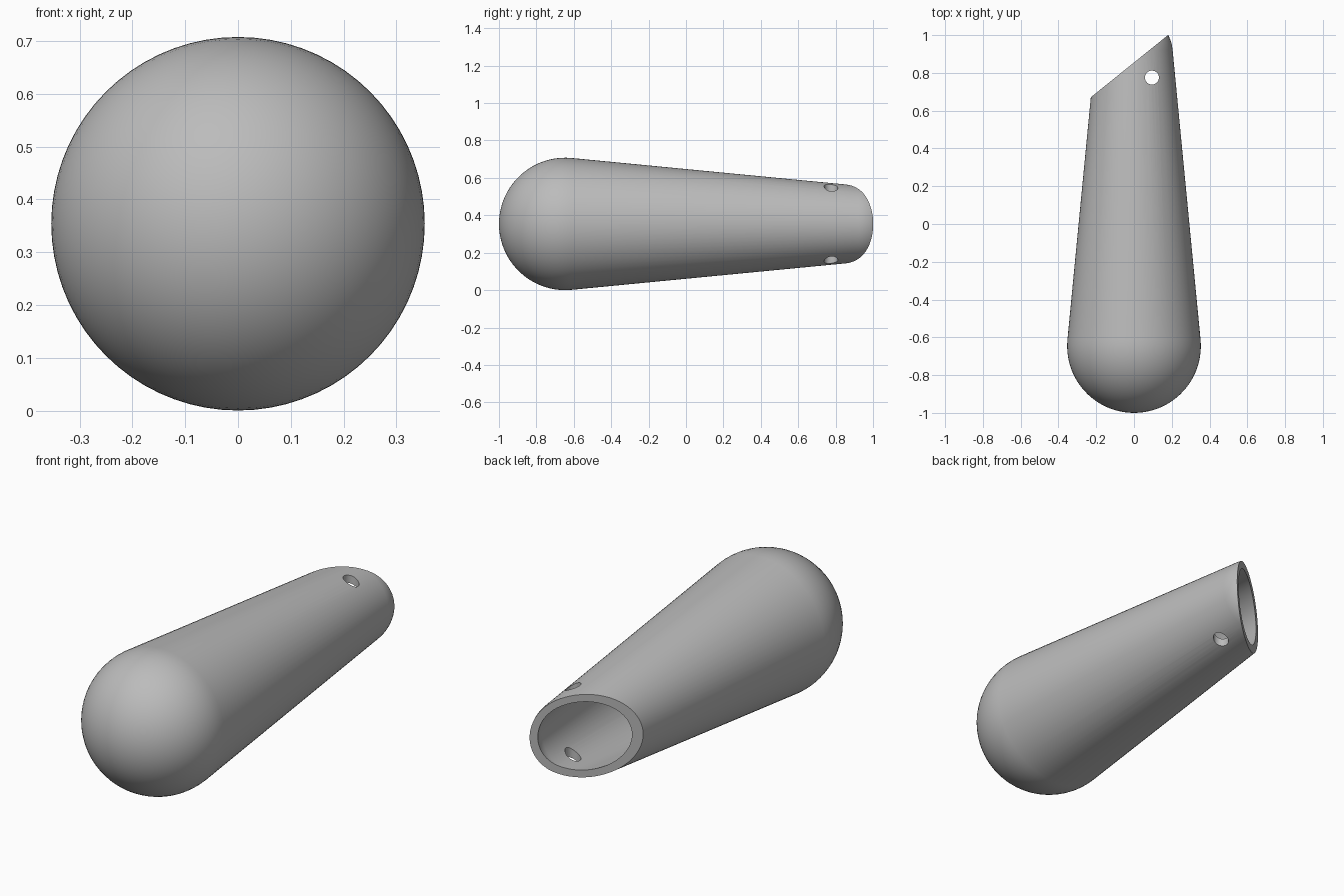
import bpy
import bmesh
import math
from mathutils import Matrix, Vector

if "Cube" in bpy.data.objects:
    bpy.data.objects.remove(bpy.data.objects["Cube"])

AXIS_Z = 0.354
BIG_Y, BIG_R = -0.646, 0.354
SMALL_Y, SMALL_R = 0.905, 0.205
WALL = 0.037
SEGMENTS = 72

grey = bpy.data.materials.new("grey")
grey.use_nodes = True
COLOUR = (0.5, 0.5, 0.5, 1)
grey.diffuse_color = COLOUR
grey.node_tree.nodes["Principled BSDF"].inputs["Base Color"].default_value = COLOUR


def finish(name, bm):
    bmesh.ops.recalc_face_normals(bm, faces=bm.faces)
    mesh = bpy.data.meshes.new(name)
    bm.to_mesh(mesh)
    bm.free()
    mesh.materials.append(grey)
    obj = bpy.data.objects.new(name, mesh)
    bpy.context.collection.objects.link(obj)
    return obj


def tapered_capsule(name, inset):
    """Two spheres joined by their tangent cone, spun around the long axis."""
    tilt = math.asin((BIG_R - SMALL_R) / (SMALL_Y - BIG_Y))
    profile = []
    for centre, radius, start, end, steps in (
            (BIG_Y, BIG_R - inset, -math.pi / 2, tilt, 20),
            (SMALL_Y, SMALL_R - inset, tilt, math.pi / 2, 16)):
        for i in range(steps + 1):
            a = start + (end - start) * i / steps
            profile.append((max(radius * math.cos(a), 0), centre + radius * math.sin(a)))
    bm = bmesh.new()
    verts = [bm.verts.new((r, y, AXIS_Z)) for r, y in profile]
    edges = [bm.edges.new(pair) for pair in zip(verts, verts[1:])]
    bmesh.ops.spin(bm, geom=verts + edges, cent=(0, 0, AXIS_Z), axis=(0, 1, 0),
                   angle=math.tau, steps=SEGMENTS)
    bmesh.ops.remove_doubles(bm, verts=bm.verts, dist=0.0001)
    return finish(name, bm)


def subtract(target, cutter):
    cutter.hide_render = True
    mod = target.modifiers.new("cut", 'BOOLEAN')
    mod.operation = 'DIFFERENCE'
    mod.solver = 'EXACT'
    mod.object = cutter
    bpy.context.view_layer.objects.active = target
    bpy.ops.object.modifier_apply(modifier=mod.name)
    bpy.data.objects.remove(cutter)


# Hollow handle body
handle = tapered_capsule("handle", 0)
subtract(handle, tapered_capsule("bore", WALL))

# Slanted open end
slant = math.atan2(0.33, 0.41)
spin = Matrix.Rotation(slant, 4, 'Z')
bm = bmesh.new()
bmesh.ops.create_cube(bm, size=2, matrix=Matrix.Translation(
    Vector((-0.23, 0.67, AXIS_Z)) + spin @ Vector((0, 1, 0))) @ spin)
subtract(handle, finish("slant_cutter", bm))

# Cross hole near the tip
bm = bmesh.new()
bmesh.ops.create_cone(bm, cap_ends=True, segments=32, radius1=0.037, radius2=0.037,
                      depth=2, matrix=Matrix.Translation((0.095, 0.775, AXIS_Z)))
subtract(handle, finish("hole_cutter", bm))

# Smooth skin with crisp rims
bpy.ops.object.select_all(action='DESELECT')
handle.select_set(True)
bpy.context.view_layer.objects.active = handle
bpy.ops.object.shade_smooth_by_angle(angle=math.radians(30))
